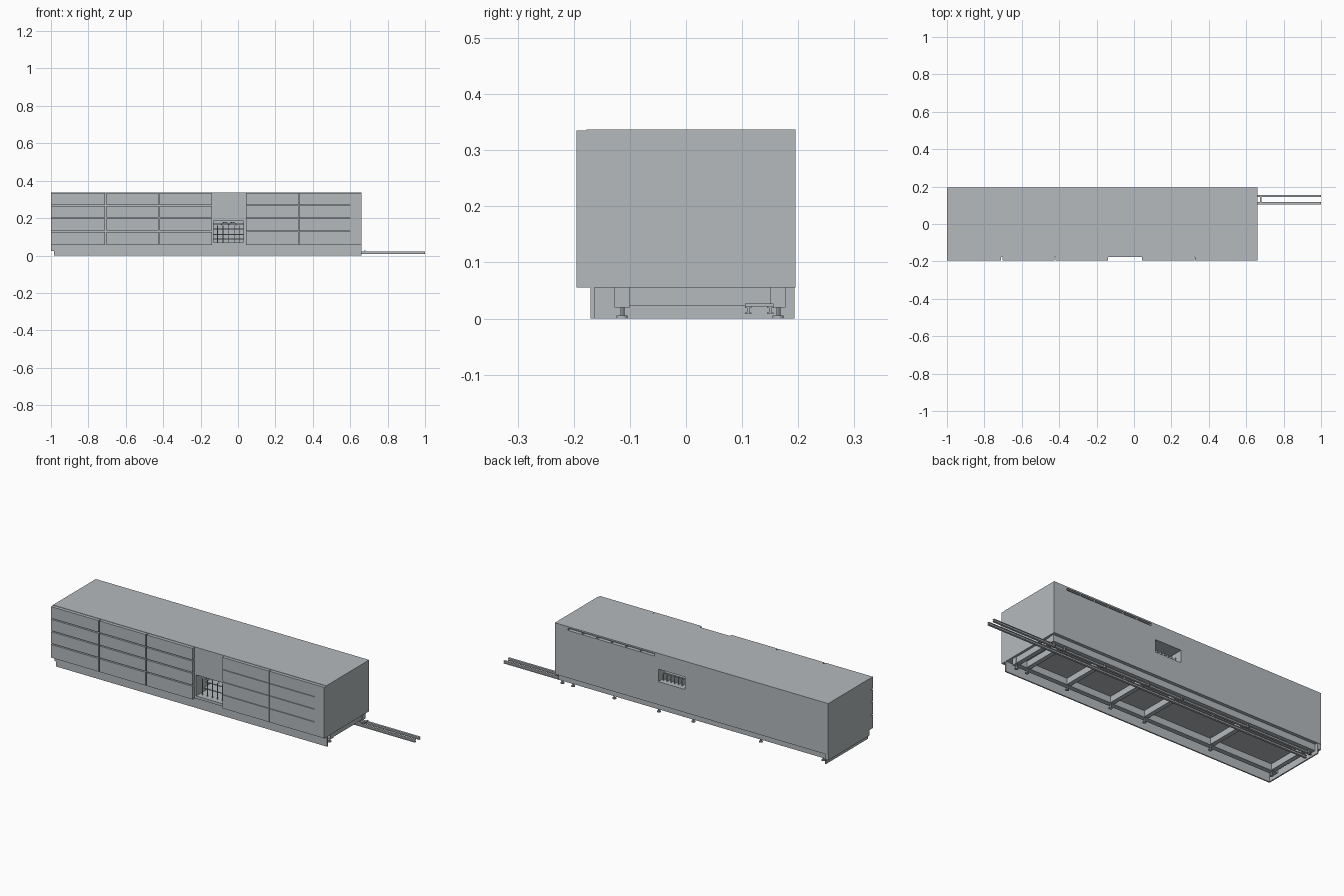
import bpy
import math
from mathutils import Vector

old = bpy.data.objects.get("Cube")
if old:
    bpy.data.objects.remove(old, do_unlink=True)

grey = bpy.data.materials.new("cool_grey")
grey.use_nodes = True
grey.diffuse_color = (0.46, 0.49, 0.51, 1)
grey.node_tree.nodes["Principled BSDF"].inputs["Base Color"].default_value = (0.46, 0.49, 0.51, 1)


def box(name, x, y, z):
    """Box from (min, max) pairs on each axis."""
    bpy.ops.mesh.primitive_cube_add(size=1)
    ob = bpy.context.object
    ob.name = name
    spans = (x, y, z)
    for v in ob.data.vertices:
        v.co = Vector([(s[0] + s[1]) / 2 + c * (s[1] - s[0]) for s, c in zip(spans, v.co)])
    ob.data.materials.append(grey)
    return ob


def rod(name, start, end, radius):
    """Round bar between two points."""
    a, b = Vector(start), Vector(end)
    bpy.ops.mesh.primitive_cylinder_add(vertices=12, radius=radius, depth=(b - a).length,
                                        location=(a + b) / 2)
    ob = bpy.context.object
    ob.name = name
    ob.rotation_euler = (b - a).to_track_quat('Z', 'Y').to_euler()
    ob.data.materials.append(grey)
    bpy.ops.object.shade_smooth_by_angle()
    return ob


def cut(target, x, y, z):
    """Cut a box-shaped pocket into the target."""
    cutter = box("cutter", x, y, z)
    cutter.hide_render = True
    mod = target.modifiers.new("pocket", 'BOOLEAN')
    mod.operation = 'DIFFERENCE'
    mod.solver = 'EXACT'
    mod.object = cutter
    bpy.context.view_layer.objects.active = target
    bpy.ops.object.modifier_apply(modifier=mod.name)
    bpy.data.objects.remove(cutter, do_unlink=True)


LEFT_X, RIGHT_X = -1.0, 0.66
BASE, TOP = 0.055, 0.337
FRONT, BACK, CORE = -0.195, 0.195, -0.177
BAY = (-0.13, 0.03)

# Main housing with front hatch, rear hatch and rear vents
body = box("housing", (LEFT_X, RIGHT_X), (CORE, BACK), (BASE, TOP))
cut(body, BAY, (CORE - 0.05, -0.03), (0.07, 0.185))
cut(body, BAY, (0.09, BACK + 0.05), (0.182, 0.25))
for i in range(6):
    x0 = 0.055 + i * 0.088
    cut(body, (x0, x0 + 0.084), (0.175, BACK + 0.05), (0.316, 0.329))


# Front cladding boards with shadow gaps
def cladding(name, edges, gap):
    levels = (BASE, 0.13, 0.2, 0.268, TOP - 0.002)
    for c, (x0, x1) in enumerate(zip(edges, edges[1:])):
        for r, (z0, z1) in enumerate(zip(levels, levels[1:])):
            box(f"{name}_{c}_{r}",
                (x0 + (gap / 2 if c else 0), x1 - (gap / 2 if c < len(edges) - 2 else 0)),
                (FRONT, CORE),
                (z0 + (gap / 2 if r else 0), z1 - (gap / 2 if r < 3 else 0)))


cladding("left_board", (LEFT_X, -0.707, -0.422, -0.14), 0.006)
cladding("right_board", (0.042, 0.325, 0.6), 0.003)
box("end_board", (0.6, RIGHT_X), (FRONT, CORE), (BASE, TOP - 0.002))

# Shelves, bars and bent pipes inside the front hatch
for i, z in enumerate((0.085, 0.11, 0.14, 0.165)):
    box(f"hatch_shelf_{i}", BAY, (-0.11 + i * 0.02, -0.03), (z, z + 0.005))
for i in range(5):
    x = BAY[0] + 0.02 + i * 0.03
    rod(f"hatch_bar_{i}", (x, -0.15, 0.07), (x, -0.15, 0.16), 0.002)
for side in (-1, 1):
    pts = [(-0.05 + side * 0.02 + 0.02 * math.cos(a), -0.15, 0.16 + 0.018 * math.sin(a))
           for a in [math.pi * k / 6 for k in range(7)]]
    for k, (p, q) in enumerate(zip(pts, pts[1:])):
        rod(f"hatch_hoop_{side}_{k}", p, q, 0.002)

# Slats in the rear hatch
for i in range(7):
    x = BAY[0] + 0.012 + i * 0.0225
    box(f"rear_slat_{i}", (x, x + 0.004), (0.09, 0.17), (0.182, 0.215))
box("rear_ledge", BAY, (0.09, 0.15), (0.212, 0.217))

# Plinth panels along the front and the closed end
box("front_plinth", (-0.985, RIGHT_X), (-0.17, -0.163), (0, BASE))
box("end_plinth", (-0.985, -0.978), (-0.163, 0.193), (0, BASE))
box("end_lip", (LEFT_X, -0.985), (-0.165, 0.193), (0.025, BASE))

# Base frame with levelling feet
for name, y in (("front_beam", -0.127), ("rear_beam", 0.15)):
    box(name, (-0.978, 0.65), (y, y + 0.027), (0.02, BASE))
for i, x in enumerate((-0.95, -0.57, -0.16, 0.05, 0.32, 0.57, 0.635)):
    box(f"cross_beam_{i}", (x - 0.012, x + 0.012), (-0.1, 0.15), (0.022, BASE))
    for name, y in (("front_foot", -0.114), ("rear_foot", 0.164)):
        rod(f"{name}_stem_{i}", (x, y, 0.004), (x, y, BASE), 0.004)
        rod(f"{name}_pad_{i}", (x, y, 0), (x, y, 0.005), 0.01)

# Long service rails below the housing, reaching past the open end
for name, y in (("inner_rail", 0.111), ("outer_rail", 0.15)):
    box(name + "_web", (-0.975, 1), (y - 0.002, y + 0.002), (0.01, 0.02))
    for part, z in (("lower", 0.008), ("upper", 0.019)):
        box(f"{name}_{part}_flange", (-0.975, 1), (y - 0.006, y + 0.006), (z, z + 0.003))
    for i, x in enumerate((-0.9, -0.4, 0.15, 0.6)):
        box(f"{name}_hanger_{i}", (x, x + 0.01), (y - 0.003, y + 0.003), (0.021, BASE))
box("rail_clip", (0.675, 0.683), (0.105, 0.156), (0.021, 0.027))
